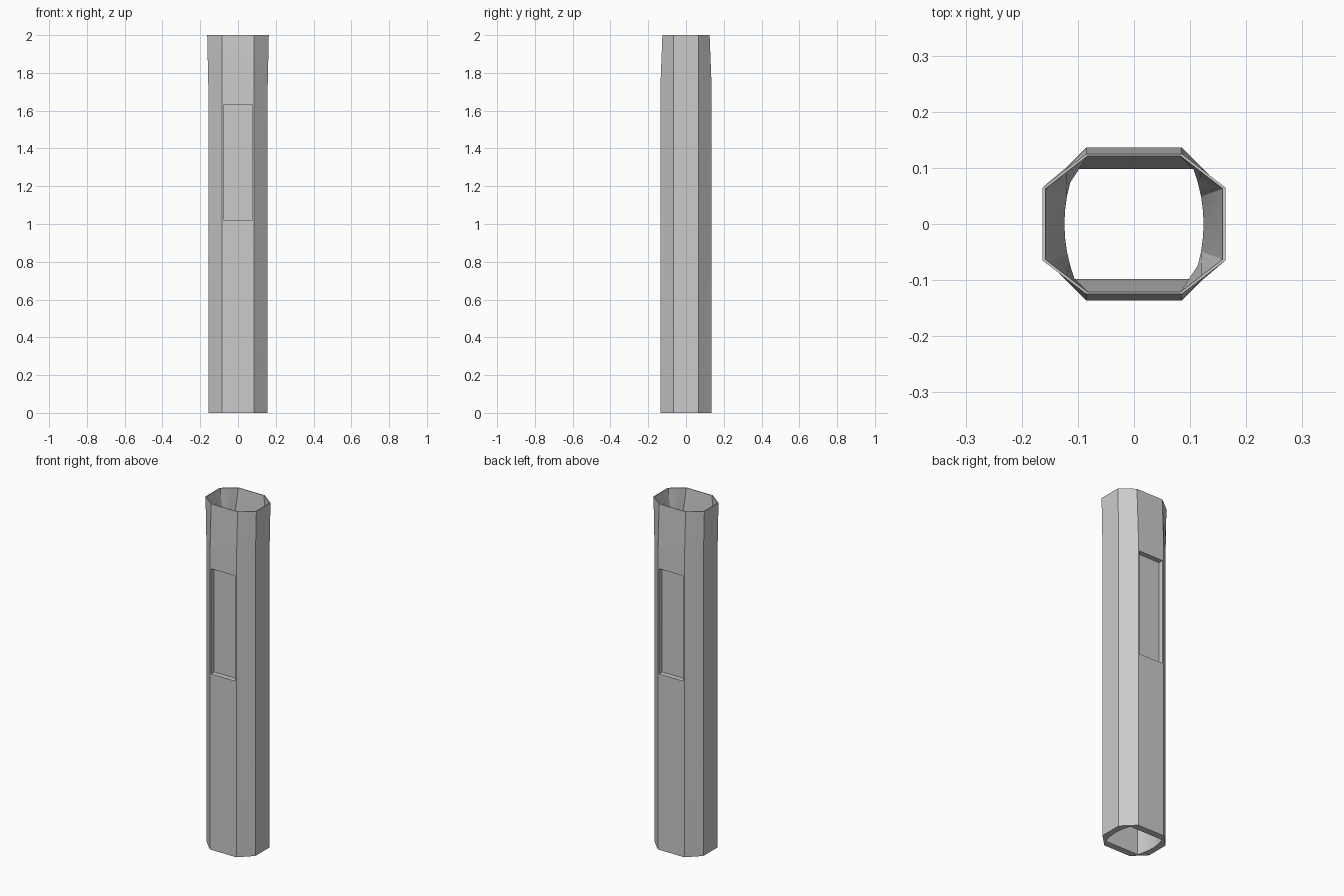
import bpy, bmesh, math

cube = bpy.data.objects.get("Cube")
if cube:
    bpy.data.objects.remove(cube, do_unlink=True)

SEG = 8  # segments along each curved side of the bore

grey = bpy.data.materials.new("plain_grey")
grey.use_nodes = True
colour = (0.6, 0.6, 0.6, 1)
grey.diffuse_color = colour
grey.node_tree.nodes["Principled BSDF"].inputs["Base Color"].default_value = colour


def both_sides(half):
    """Add the half turned by 180 degrees to close the outline."""
    return half + [(-x, -y) for x, y in half]


def octagon(hx, hy, flat_x=0.085, flat_y=0.065):
    """Octagon outline with extra points that match the bore."""
    a, p = (flat_x, -hy), (hx, -flat_y)
    mid = ((a[0] + p[0]) / 2, (a[1] + p[1]) / 2)
    lower = [a, mid, p, (hx, -flat_y / 2)]
    return both_sides(lower + [(hx, 0)] + [(x, -y) for x, y in reversed(lower)])


def bore(corner_x=0.106, bulge_x=0.124, hy=0.098):
    """Flat front and back, bowed sides."""
    half = []
    for i in range(SEG + 1):
        t = 2 * i / SEG - 1
        half.append((bulge_x - (bulge_x - corner_x) * t * t, hy * t))
    return both_sides(half)


# Hollow shaft: outside up, over the thin rim, down the funnel and bore
sections = [
    (octagon(0.157, 0.136), 0),
    (octagon(0.157, 0.136), 1.72),
    (octagon(0.163, 0.125), 2),
    (octagon(0.158, 0.121, 0.083, 0.063), 2),
    (bore(), 1.72),
    (bore(), 0),
]
bm = bmesh.new()
rings = [[bm.verts.new((x, y, z)) for x, y in outline] for outline, z in sections]
for lower, upper in zip(rings, rings[1:] + rings[:1]):
    n = len(lower)
    for i in range(n):
        j = (i + 1) % n
        bm.faces.new((lower[i], lower[j], upper[j], upper[i]))
bmesh.ops.recalc_face_normals(bm, faces=bm.faces)
mesh = bpy.data.meshes.new("hollow_shaft")
bm.to_mesh(mesh)
bm.free()
mesh.materials.append(grey)
shaft = bpy.data.objects.new("hollow_shaft", mesh)
bpy.context.collection.objects.link(shaft)

# Rectangular recesses in the front and back
for side in (-1, 1):
    bpy.ops.mesh.primitive_cube_add(size=1, location=(0, side * 0.157, 1.325))
    cutter = bpy.context.object
    cutter.name = "recess_cutter"
    cutter.scale = (0.156, 0.1, 0.61)
    cutter.hide_render = True
    cutter.data.materials.append(grey)
    cut = shaft.modifiers.new("recess", 'BOOLEAN')
    cut.operation = 'DIFFERENCE'
    cut.solver = 'EXACT'
    cut.object = cutter
    bpy.ops.object.select_all(action='DESELECT')
    shaft.select_set(True)
    bpy.context.view_layer.objects.active = shaft
    bpy.ops.object.modifier_apply(modifier=cut.name)
    bpy.data.objects.remove(cutter, do_unlink=True)

bpy.ops.object.shade_smooth_by_angle(angle=math.radians(25))
